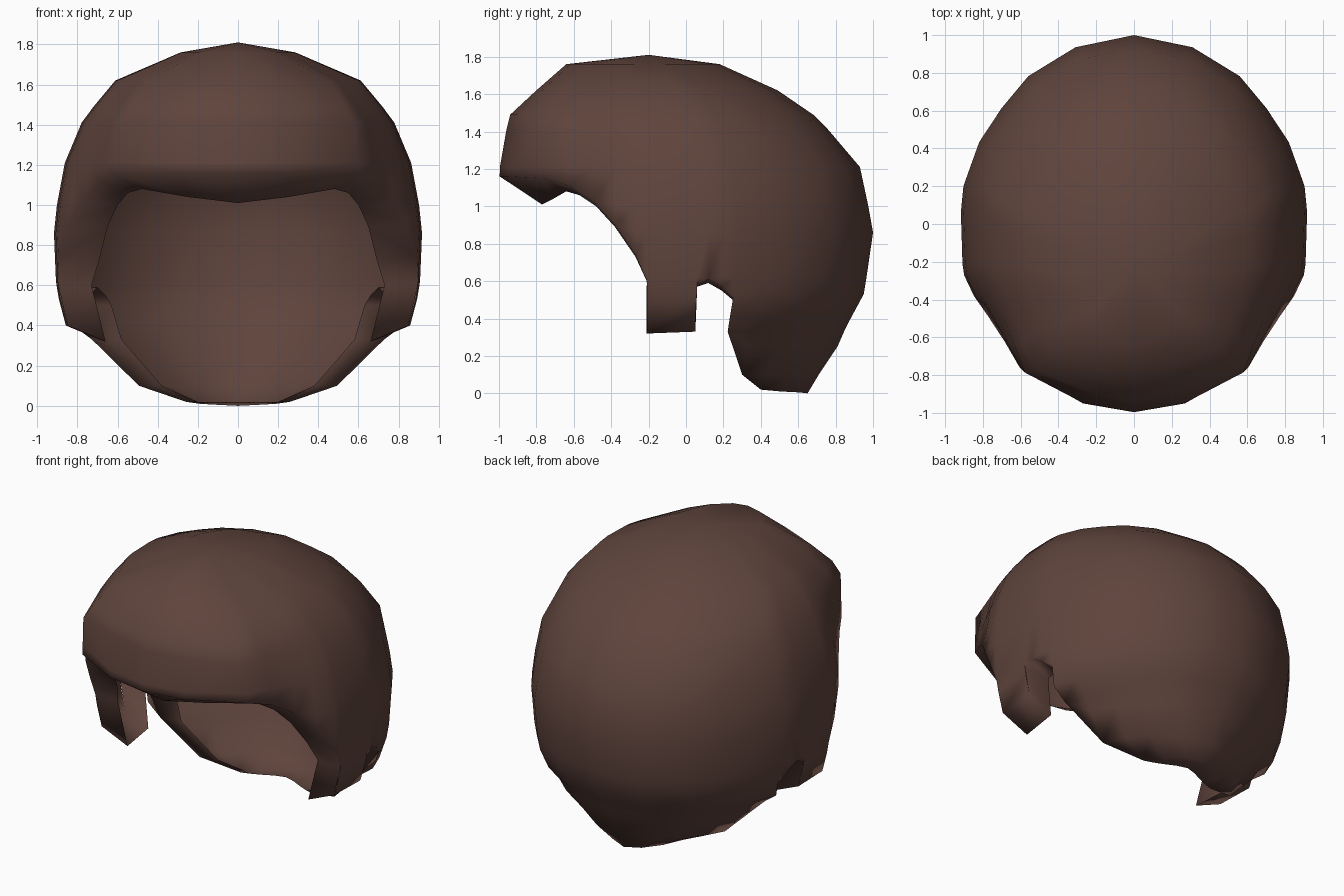
import bpy, bmesh, math

if "Cube" in bpy.data.objects:
    bpy.data.objects.remove(bpy.data.objects["Cube"])

# Horizontal rings of the cap: z, half width, front y, back y, centre y, brow corner fullness
RINGS = [
    (0.00, 0.29, -0.97, 0.65, -0.05, 1), (0.10, 0.56, -0.97, 0.71, -0.05, 1),
    (0.25, 0.72, -0.97, 0.81, -0.05, 1), (0.33, 0.77, -0.97, 0.845, -0.05, 1),
    (0.40, 0.87, -0.97, 0.88, -0.05, 1),
    (0.53, 0.905, -0.97, 0.95, -0.05, 1), (0.62, 0.92, -0.98, 0.965, -0.05, 1),
    (0.86, 0.93, -0.99, 1.00, -0.05, 1), (1.00, 0.915, -1.0, 0.975, -0.05, 1),
    (1.21, 0.875, -0.995, 0.93, -0.05, 1.02), (1.41, 0.79, -0.96, 0.76, -0.06, 1.09),
    (1.49, 0.73, -0.94, 0.68, -0.08, 1.08), (1.62, 0.62, -0.80, 0.49, -0.12, 1.07),
    (1.76, 0.29, -0.64, 0.18, -0.20, 1), (1.81, 0.0, -0.20, -0.20, -0.20, 1),
]
# Corners of each ring, as cosines from front to back; the third is the brow corner
CORNERS = [-1, -0.95, -0.74, -0.28, -0.02, 0.24, 0.505, 0.78, 0.95, 1]

# Hairline from forehead to nape: outer y, outer z, turned-in x, y, z
HAIRLINE = [
    (-1.00, 1.16, 0.00, -0.77, 1.01), (-0.95, 1.16, 0.25, -0.71, 1.04),
    (-0.75, 1.15, 0.48, -0.64, 1.08), (-0.62, 1.11, 0.55, -0.57, 1.06),
    (-0.49, 1.02, 0.60, -0.48, 1.00), (-0.38, 0.90, 0.65, -0.38, 0.89),
    (-0.27, 0.74, 0.69, -0.27, 0.73), (-0.21, 0.60, 0.73, -0.21, 0.60),
    (-0.21, 0.40, 0.66, -0.21, 0.32), (0.05, 0.40, 0.69, 0.05, 0.33),
    (0.06, 0.57, 0.72, 0.06, 0.57), (0.12, 0.61, 0.70, 0.12, 0.59),
    (0.19, 0.57, 0.66, 0.19, 0.55), (0.25, 0.50, 0.63, 0.25, 0.50),
    (0.23, 0.33, 0.58, 0.24, 0.33), (0.30, 0.10, 0.38, 0.33, 0.10),
    (0.40, 0.02, 0.20, 0.42, 0.02), (0.51, 0.01, 0.13, 0.45, 0.02),
    (0.61, 0.005, 0.07, 0.48, 0.02), (0.65, 0.00, 0.00, 0.50, 0.02),
]


def ring_at(z):
    for a, b in zip(RINGS, RINGS[1:]):
        if z <= b[0]:
            t = (z - a[0]) / (b[0] - a[0])
            return [p + (q - p) * t for p, q in zip(a, b)][1:]
    return RINGS[-1][1:]


def turn(y, z):
    """Cosine of the column through side-view point y, z."""
    w, f, b, c, g = ring_at(z)
    return max(-1, min(1, (y - c) / ((b - c) if y > c else (c - f))))


def surface(k, z):
    w, f, b, c, g = ring_at(z)
    for i, (p, q) in enumerate(zip(CORNERS, CORNERS[1:])):
        if k <= q:
            break
    t = (k - p) / (q - p)
    gp, gq = (g if i == 2 else 1), (g if i == 1 else 1)
    s = math.sqrt(1 - p * p) * gp * (1 - t) + math.sqrt(1 - q * q) * gq * t
    k = p * gp * (1 - t) + q * gq * t
    return (w * s, c + k * ((b - c) if k > 0 else (c - f)), z)


# Half shell: one column of points per hairline point, stopped at the hairline
bm = bmesh.new()
columns = []
last = -1
for i, (y, z, xi, yi, zi) in enumerate(HAIRLINE):
    k = turn(y, z)
    if i == 0:
        k = -1
    elif i == len(HAIRLINE) - 1:
        k = 1
    elif k < last + 0.03:      # upright hairline edges share one column
        k = last
    last = k
    col = [bm.verts.new((xi, yi, zi)), bm.verts.new(surface(k, z))]
    prev = col[-1]
    for r in RINGS[1:]:
        if r[0] > z + 0.015:
            prev = bm.verts.new(surface(k, r[0]))
        col.append(prev)
    columns.append(col)

for p, q in zip(columns, columns[1:]):
    shared = (p[-2].co - q[-2].co).length < 0.001
    for j in range(len(p) - 1):
        loop = []
        for v in (p[j], q[j], q[j + 1], p[j + 1]):
            if all((v.co - u.co).length > 0.001 for u in loop):
                loop.append(v)
        # shared columns only need their rim face
        if len(loop) > 2 and (j == 0 or not shared):
            bm.faces.new(loop)
bmesh.ops.remove_doubles(bm, verts=bm.verts, dist=0.001)
bmesh.ops.delete(bm, geom=[v for v in bm.verts if not v.link_faces], context='VERTS')
bmesh.ops.recalc_face_normals(bm, faces=bm.faces)
crown = max(bm.faces, key=lambda f: f.calc_center_median().z)
if crown.normal.z < 0:
    bmesh.ops.reverse_faces(bm, faces=bm.faces)
for f in bm.faces:
    f.smooth = True

mesh = bpy.data.meshes.new("hair_cap")
bm.to_mesh(mesh)
bm.free()
hair = bpy.data.objects.new("hair_cap", mesh)
bpy.context.collection.objects.link(hair)

# Other half
mirror = hair.modifiers.new("mirror", 'MIRROR')
mirror.use_clip = True
mirror.merge_threshold = 0.002

brown = bpy.data.materials.new("dark brown")
brown.diffuse_color = (0.115, 0.058, 0.046, 1)
brown.use_nodes = True
brown.node_tree.nodes["Principled BSDF"].inputs["Base Color"].default_value = brown.diffuse_color
mesh.materials.append(brown)
